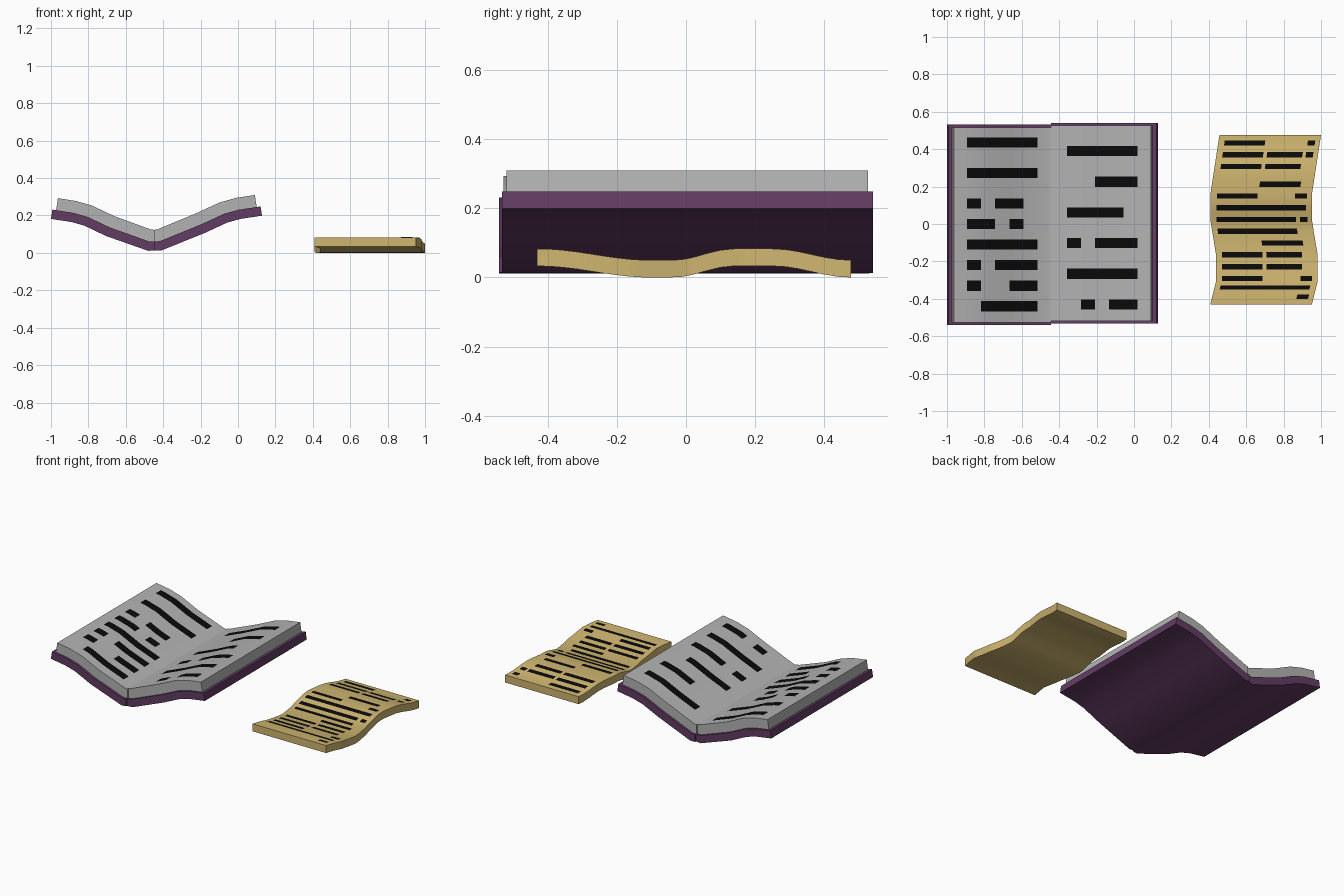
import bpy, bmesh, math
from mathutils import Vector

if "Cube" in bpy.data.objects:
    bpy.data.objects.remove(bpy.data.objects["Cube"])


def material(name, rgb):
    m = bpy.data.materials.new(name)
    m.diffuse_color = (*rgb, 1)
    m.use_nodes = True
    m.node_tree.nodes["Principled BSDF"].inputs["Base Color"].default_value = m.diffuse_color
    return m


PURPLE = material("purple_leather", (0.125, 0.045, 0.125))
PAPER = material("grey_paper", (0.45, 0.45, 0.45))
GOLD = material("old_parchment", (0.62, 0.46, 0.16))
INK = material("ink", (0.003, 0.003, 0.003))


def finish(name, bm, mat):
    me = bpy.data.meshes.new(name)
    bm.to_mesh(me)
    bm.free()
    me.materials.append(mat)
    ob = bpy.data.objects.new(name, me)
    bpy.context.collection.objects.link(ob)
    bpy.ops.object.select_all(action='DESELECT')
    ob.select_set(True)
    bpy.context.view_layer.objects.active = ob
    bpy.ops.object.shade_smooth_by_angle(angle=math.radians(30))


def slab(name, bottom, top, mat):
    """Closed strip between two ribbons, each a list of point pairs."""
    bm = bmesh.new()
    rows = [[bm.verts.new(p) for p in (*b, *reversed(t))] for b, t in zip(bottom, top)]
    for r, s in zip(rows, rows[1:]):
        for i in range(4):
            j = (i + 1) % 4
            bm.faces.new((r[i], r[j], s[j], s[i]))
    bm.faces.new(rows[0])
    bm.faces.new(rows[-1])
    bmesh.ops.recalc_face_normals(bm, faces=bm.faces)
    finish(name, bm, mat)


def ribbon(bm, pairs):
    """Open strip facing up."""
    vs = [[bm.verts.new(p) for p in pr] for pr in pairs]
    for (a, b), (c, d) in zip(vs, vs[1:]):
        f = bm.faces.new((a, b, d, c))
        f.normal_update()
        if f.normal.z < 0:
            f.normal_flip()


def lerp(pts, x, smooth=False):
    for (a, za), (b, zb) in zip(pts, pts[1:]):
        if x <= b:
            t = (x - a) / (b - a)
            if smooth:
                t = 0.5 - 0.5 * math.cos(math.pi * t)
            return za + (zb - za) * t
    return pts[-1][1]


def offset(pts, dist):
    """Shift a profile along its normals; the spine point moves straight up."""
    pts = [Vector(p) for p in pts]
    segs = [(b - a).normalized() for a, b in zip(pts, pts[1:])]
    out = [(pts[0].x, pts[0].y + dist * 0.95)]
    for i, p in enumerate(pts[1:], 1):
        t = (segs[i - 1] + segs[min(i, len(segs) - 1)]).normalized()
        out.append((p.x - t.y * dist, p.y + t.x * dist))
    return out


def trim(pts, end):
    return pts[:-1] + [(end, lerp(pts, end))]


# Open book: one curved half (distance from spine, height), used on both sides
SPINE = -.445
HALF = [(0, .014), (.035, .011), (.26, .09), (.375, .145), (.445, .165), (.555, .182)]


def book_half(side, sign, stretch, lift, shift, ink_start, row_ys, rows):
    under = [(d * stretch, z + lift * min(1, d / .25)) for d, z in HALF]
    over = offset(under, .05)
    base = trim(offset(under, .047), .528 * stretch)
    page = trim(offset(under, .115), .518 * stretch)

    def across(profile, y0, y1):
        return [((SPINE + sign * d, y0, z), (SPINE + sign * d, y1, z)) for d, z in profile]

    cover_y, page_y = (shift - .536, shift + .536), (shift - .522, shift + .522)
    slab(side + "_cover", across(under, *cover_y), across(over, *cover_y), PURPLE)
    slab(side + "_pages", across(base, *page_y), across(page, *page_y), PAPER)

    # ink dashes draped on the page, laid out on five cells per row
    bm = bmesh.new()
    for y, spans in zip(row_ys, rows):
        for span in spans:
            a, b = sorted(sign * (ink_start + c * .0755 - SPINE) for c in span)
            ds = [a] + [d for d, _ in page if a < d < b] + [b]
            ribbon(bm, across([(d, lerp(page, d) + .002) for d in ds], y - .027, y + .027))
    finish(side + "_page_ink_dashes", bm, INK)


FULL, SPLIT = [(0, 5)], [(0, 1), (2, 5)]
left_ys = [.436, .273] + [.11 * (1 - i) for i in range(6)]
right_ys = [.39 - .164 * i for i in range(6)]
book_half("left", -1, 1, 0, -.005, -.893, left_ys,
          [FULL, FULL, [(0, 1), (2, 4)], [(0, 2), (3, 4)], FULL, SPLIT, [(0, 1), (3, 5)], [(1, 5)]])
book_half("right", 1, 1.033, .017, .004, -.359, right_ys,
          [FULL, [(2, 5)], [(0, 4)], SPLIT, FULL, [(1, 2), (3, 5)]])

# Loose parchment sheet: wave along y and sideways drift of its edges
WAVE = [(-.43, .083), (-.1, .05), (-.04, .05), (.14, .083), (.25, .083), (.477, .05)]
DRIFT = [(-.43, .408), (-.31, .438), (-.16, .438), (.01, .41), (.17, .41), (.477, .457)]
ys = sorted({y for y, _ in DRIFT} | {round(-.43 + .907 * i / 24, 4) for i in range(25)})


def sheet_row(y, dz, u0=0.0, u1=.543):
    x, z = lerp(DRIFT, y), lerp(WAVE, y, True) + dz
    return ((x + u0, y, z), (x + u1, y, z))


slab("parchment_sheet", [sheet_row(y, -.05) for y in ys], [sheet_row(y, 0) for y in ys], GOLD)

# Ink dashes on the sheet: a few dash types repeated down evenly spaced rows
LEFT, MID, END, TAIL = (.033, .25), (.27, .46), (.478, .517), (.452, .515)
LONG, WHOLE, INNER = (.03, .455), (.03, .51), (.255, .475)
layout = [(LEFT, END), (LEFT, MID, END), (LEFT, MID), (INNER,), (LEFT, TAIL), (WHOLE,),
          (LONG, END), (LONG,), (INNER,), (LEFT, MID), (LEFT, MID), (LEFT, TAIL), (WHOLE,), (TAIL,)]
bm = bmesh.new()
y = .433
for i, row in enumerate(layout):
    if i:
        y -= .094 if i == 3 else .063 if i < 12 else .049
    half = .014 if i < 12 else .011
    steps = [y - half] + [v for v in ys if y - half < v < y + half] + [y + half]
    for u0, u1 in row:
        ribbon(bm, [sheet_row(v, .002, u0, u1) for v in steps])
finish("parchment_ink_dashes", bm, INK)
